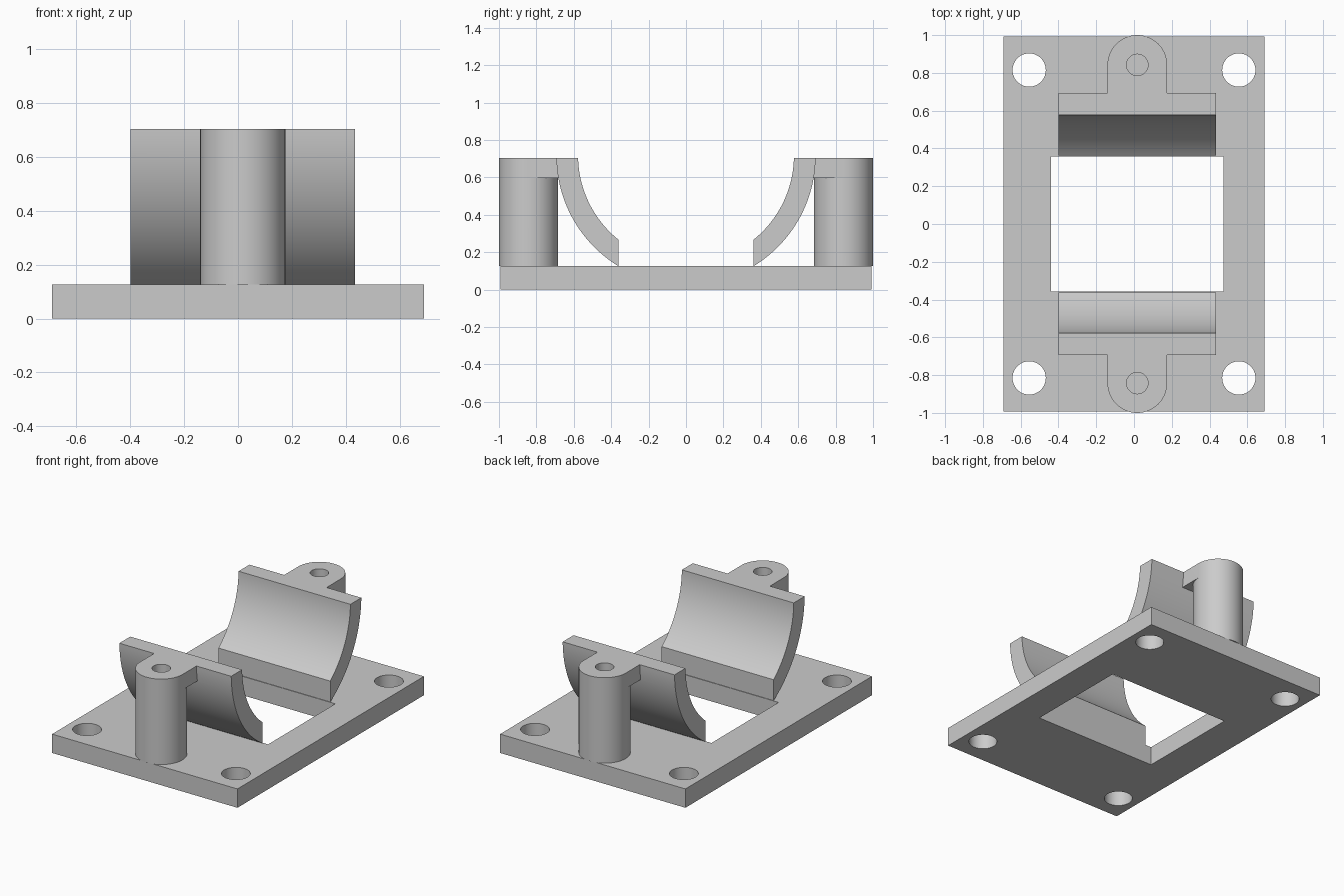
import bpy
import bmesh
import math

cube = bpy.data.objects.get("Cube")
if cube:
    bpy.data.objects.remove(cube, do_unlink=True)

# One plain grey for the whole bracket
grey = bpy.data.materials.new("light grey")
grey.use_nodes = True
COLOUR = (0.6, 0.6, 0.6, 1)
grey.diffuse_color = COLOUR
grey.node_tree.nodes["Principled BSDF"].inputs["Base Color"].default_value = COLOUR

PLATE_TOP = 0.127
TOP = 0.703
MID_X = 0.0175          # the cradle sits slightly off the plate's centre
CRADLE_HALF = 0.417
POST_Y = 0.842
POST_R = 0.158


def prism(name, outline, low, high, to_xyz):
    """Extrude a 2D outline between two levels; to_xyz maps (u, v, level) to space."""
    bm = bmesh.new()
    ends = [[bm.verts.new(to_xyz(u, v, w)) for u, v in outline] for w in (low, high)]
    for ring in ends:
        bm.faces.new(ring)
    for i in range(len(outline)):
        j = (i + 1) % len(outline)
        bm.faces.new((ends[0][i], ends[0][j], ends[1][j], ends[1][i]))
    bmesh.ops.recalc_face_normals(bm, faces=bm.faces)
    mesh = bpy.data.meshes.new(name)
    bm.to_mesh(mesh)
    bm.free()
    mesh.materials.append(grey)
    obj = bpy.data.objects.new(name, mesh)
    bpy.context.collection.objects.link(obj)
    return obj


def upright(u, v, w):
    return (u, v, w)


def sideways(u, v, w):
    return (w, u, v)


def box(name, x0, x1, y0, y1, z0, z1):
    return prism(name, [(x0, y0), (x1, y0), (x1, y1), (x0, y1)], z0, z1, upright)


def cylinder(name, x, y, r, z0, z1, sides=64):
    turns = [2 * math.pi * i / sides for i in range(sides)]
    return prism(name, [(x + r * math.cos(a), y + r * math.sin(a)) for a in turns], z0, z1, upright)


def combine(target, tool, operation):
    mod = target.modifiers.new(operation.lower(), "BOOLEAN")
    mod.operation = operation
    mod.solver = "EXACT"
    mod.object = tool
    bpy.context.view_layer.objects.active = target
    bpy.ops.object.modifier_apply(modifier=mod.name)
    bpy.data.objects.remove(tool, do_unlink=True)


def smooth(obj):
    bpy.ops.object.select_all(action="DESELECT")
    obj.select_set(True)
    bpy.context.view_layer.objects.active = obj
    bpy.ops.object.shade_smooth_by_angle(angle=math.radians(30))


# Base plate with a window and four corner screw holes
plate = box("base_plate", -0.691, 0.691, -0.993, 0.993, 0, PLATE_TOP)
combine(plate, box("window_cutter", -0.44, 0.475, -0.358, 0.358, -0.1, 0.3), "DIFFERENCE")
for x in (-0.555, 0.555):
    for y in (-0.815, 0.815):
        combine(plate, cylinder("screw_cutter", x, y, 0.088, -0.1, 0.3), "DIFFERENCE")
smooth(plate)


def arc(radius, inner_y, centre_z, steps=32):
    """Points on a circle from the flat top down to the vertical cut."""
    start = math.asin((centre_z - TOP) / radius)
    end = math.acos(inner_y / radius)
    angles = [start + (end - start) * i / steps for i in range(steps + 1)]
    return [(radius * math.cos(a), centre_z - radius * math.sin(a)) for a in angles]


# Two facing cradle halves, each with a tab and a drilled post
for side, label in ((-1, "front"), (1, "back")):
    section = arc(0.693, 0.362, 0.717) + arc(0.577, 0.362, 0.717)[::-1]
    section = [(side * y, z) for y, z in section]
    cradle = prism(label + "_cradle", section, MID_X - CRADLE_HALF, MID_X + CRADLE_HALF, sideways)
    ys = sorted((side * 0.64, side * POST_Y))
    tab = box("tab", MID_X - POST_R, MID_X + POST_R, ys[0], ys[1], 0.598, TOP)
    combine(cradle, tab, "UNION")
    post = cylinder("post", MID_X, side * POST_Y, POST_R, PLATE_TOP, TOP)
    combine(cradle, post, "UNION")
    drill = cylinder("drill", MID_X, side * POST_Y, 0.057, PLATE_TOP + 0.02, TOP + 0.1, 48)
    combine(cradle, drill, "DIFFERENCE")
    smooth(cradle)
